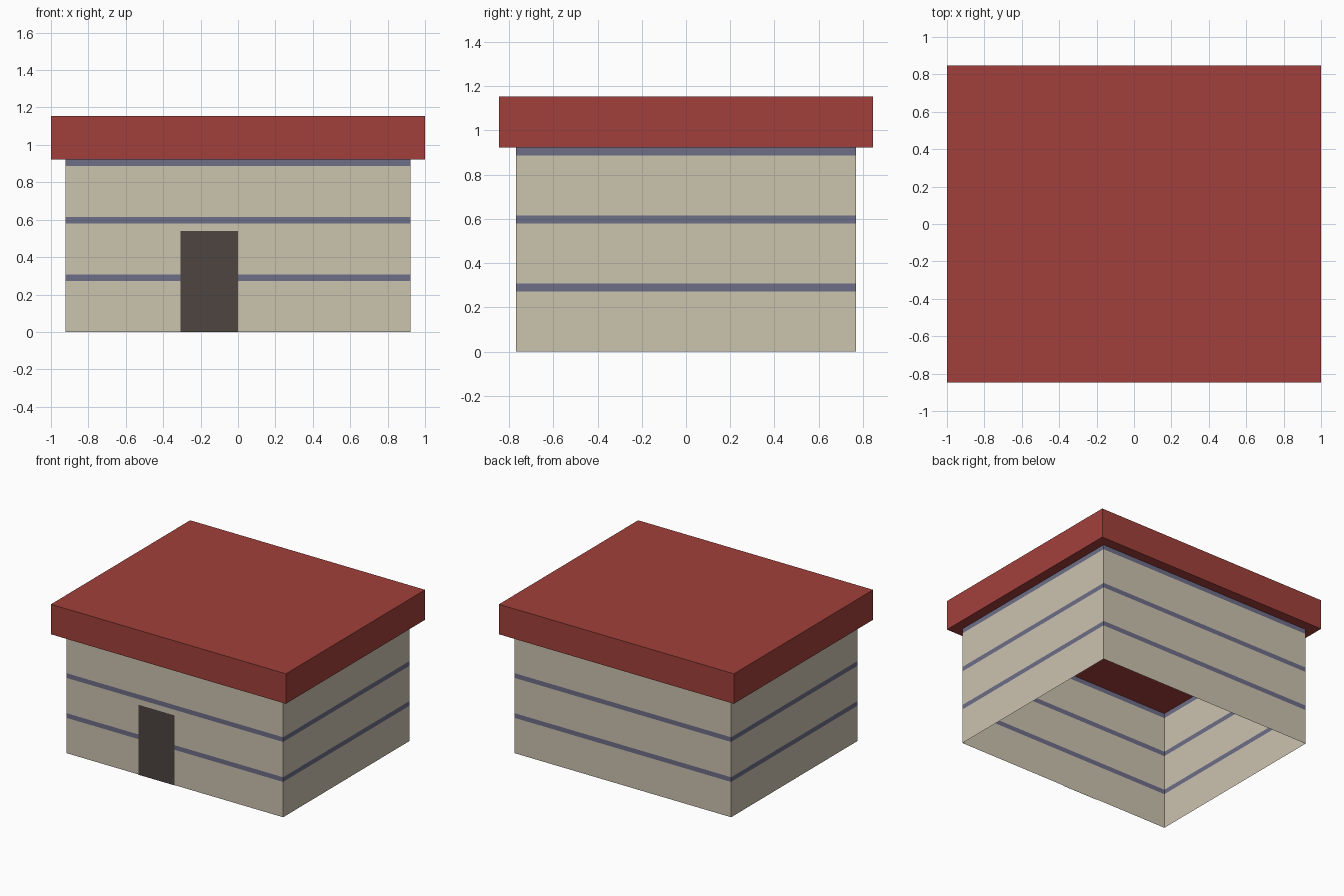
import bpy, bmesh

if "Cube" in bpy.data.objects:
    bpy.data.objects.remove(bpy.data.objects["Cube"])

U = 2 / 13  # modelling unit: the roof is 13 units wide


def material(name, r, g, b):
    lin = [((c / 255 + 0.055) / 1.055) ** 2.4 for c in (r, g, b)]
    m = bpy.data.materials.new(name)
    m.diffuse_color = (*lin, 1)
    m.use_nodes = True
    m.node_tree.nodes["Principled BSDF"].inputs["Base Color"].default_value = m.diffuse_color
    return m


wall_mat = material("beige wall", 203, 195, 175)
band_mat = material("blue grey band", 110, 110, 137)
roof_mat = material("red roof", 162, 64, 59)
door_mat = material("dark brown door", 77, 69, 64)


def finish(name, bm, *mats):
    mesh = bpy.data.meshes.new(name)
    bm.to_mesh(mesh)
    bm.free()
    for m in mats:
        mesh.materials.append(m)
    obj = bpy.data.objects.new(name, mesh)
    bpy.context.collection.objects.link(obj)
    return obj


def box(x0, x1, y0, y1, z0, z1):
    bm = bmesh.new()
    bmesh.ops.create_cube(bm, size=1)
    for v in bm.verts:
        v.co = (x1 if v.co.x > 0 else x0,
                y1 if v.co.y > 0 else y0,
                z1 if v.co.z > 0 else z0)
    return bm


# Walls: open thin shell, cut at each band edge
top, story, band = 6 * U, 2 * U, 0.036
bm = box(-6 * U, 6 * U, -5 * U, 5 * U, 0, top)
bmesh.ops.delete(bm, geom=[f for f in bm.faces if abs(f.normal.z) > 0.5],
                 context='FACES_ONLY')
for z in (story - band, story, 2 * story - band, 2 * story, top - band):
    bmesh.ops.bisect_plane(bm, geom=bm.verts[:] + bm.edges[:] + bm.faces[:],
                           plane_co=(0, 0, z), plane_no=(0, 0, 1))
# Bands sit at the top of each third of the wall
for f in bm.faces:
    f.material_index = int(f.calc_center_median().z % story > story - band)
finish("walls", bm, wall_mat, band_mat)

# Roof: overhanging flat slab
finish("roof", box(-6.5 * U, 6.5 * U, -5.5 * U, 5.5 * U, top, 7.5 * U), roof_mat)

# Door: single plate just in front of the wall
bm = box(-2 * U, 0, -5 * U - 0.004, -5 * U, 0, 3.5 * U)
bmesh.ops.delete(bm, geom=[f for f in bm.faces if f.normal.y > -0.5], context='FACES')
finish("door", bm, door_mat)
